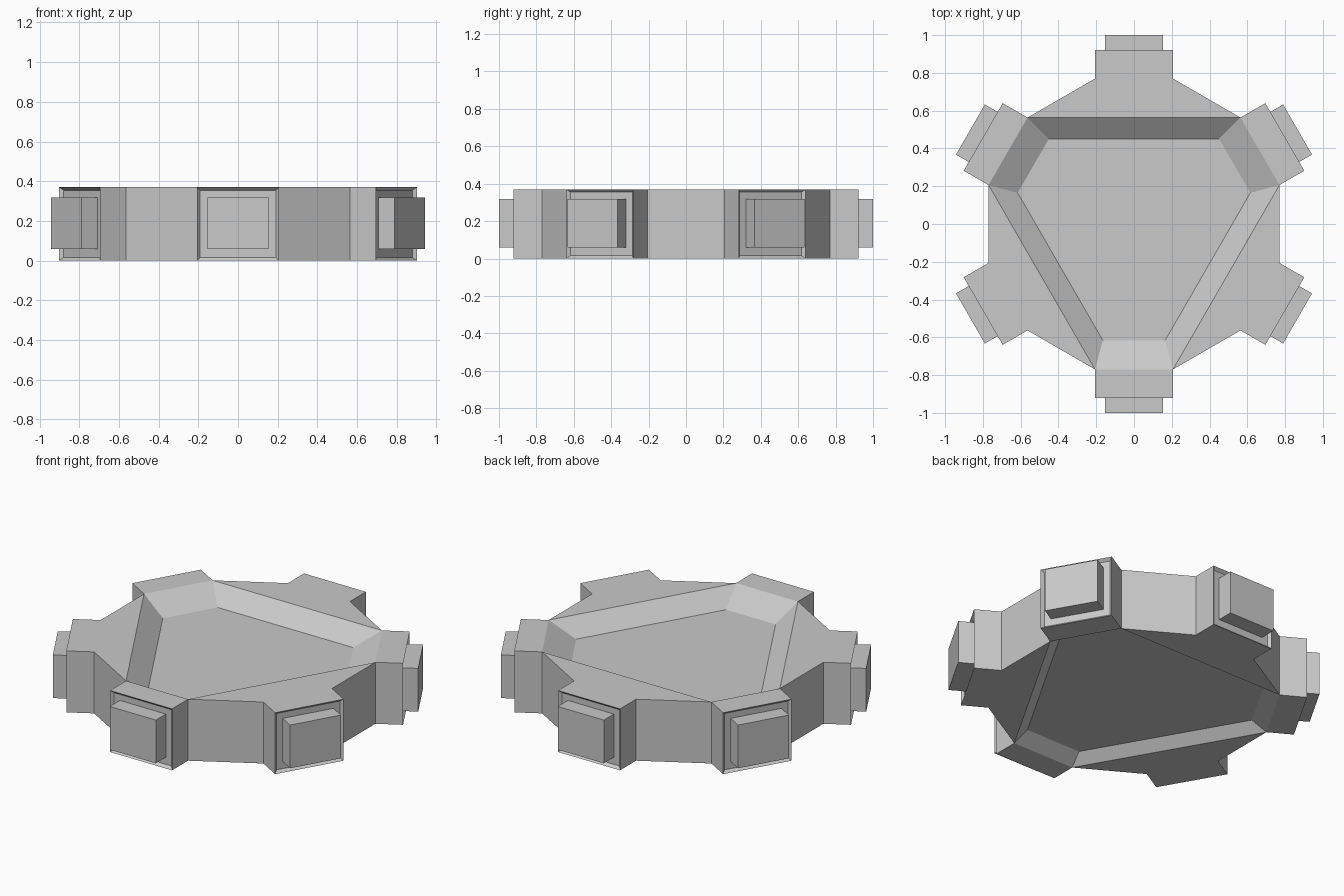
import bpy
import bmesh
from math import cos, sin, radians
from mathutils import Vector, Matrix

HEIGHT = 0.37
RADIUS = 0.797

cube = bpy.data.objects.get("Cube")
if cube:
    bpy.data.objects.remove(cube, do_unlink=True)

# Single grey material
grey = bpy.data.materials.new("plain_grey")
grey.use_nodes = True
colour = (0.588, 0.588, 0.588, 1)
grey.diffuse_color = colour
grey.node_tree.nodes["Principled BSDF"].inputs["Base Color"].default_value = colour


def make_object(name, bm):
    bmesh.ops.recalc_face_normals(bm, faces=bm.faces)
    mesh = bpy.data.meshes.new(name)
    bm.to_mesh(mesh)
    bm.free()
    mesh.materials.append(grey)
    obj = bpy.data.objects.new(name, mesh)
    bpy.context.collection.objects.link(obj)
    return obj


def ring(bm, z, scale=1.0):
    """Twelve-sided ring of vertices."""
    r = RADIUS * scale
    angles = [radians(15 + 30 * i) for i in range(12)]
    return [bm.verts.new((r * cos(a), r * sin(a), z)) for a in angles]


def sunken_cap(bm, outer, z, scale):
    """Flat lands on three sides around a sunken six-sided panel."""
    for k in (1, 5, 9):
        bm.faces.new([outer[(k + j) % 12] for j in range(4)])
    rim = [outer[i] for i in (0, 1, 4, 5, 8, 9)]
    floor = [bm.verts.new((v.co.x * scale, v.co.y * scale, z)) for v in rim]
    for i in range(6):
        j = (i + 1) % 6
        bm.faces.new((rim[i], rim[j], floor[j], floor[i]))
    bm.faces.new(floor)


# Hub with sunken panels above and below
bm = bmesh.new()
low, high = ring(bm, 0), ring(bm, HEIGHT)
sunken_cap(bm, high, HEIGHT - 0.09, 0.8)
sunken_cap(bm, low, 0.055, 0.89)
arm_faces = []
for i in range(12):
    j = (i + 1) % 12
    side = bm.faces.new((low[i], low[j], high[j], high[i]))
    if i % 2 == 0:
        arm_faces.append(side)
bmesh.ops.recalc_face_normals(bm, faces=bm.faces)

# Six arms with shallow bevelled sockets in their ends
ends = bmesh.ops.extrude_discrete_faces(bm, faces=arm_faces)["faces"]
for face in ends:
    face.normal_update()
    push = Vector(face.calc_center_median())
    push.z = 0
    bmesh.ops.translate(bm, verts=face.verts, vec=push.normalized() * 0.152)
bm.normal_update()
bmesh.ops.inset_individual(bm, faces=ends, thickness=0.022, depth=-0.017)
make_object("hub_with_arms", bm)

# Rectangular block standing out of each socket
for k in range(6):
    bm = bmesh.new()
    size = Matrix.Diagonal((0.11, 0.306, 0.26, 1))
    turn = Matrix.Rotation(radians(30 + 60 * k), 4, "Z")
    place = Matrix.Translation((0.945, 0, HEIGHT / 2 + 0.003))
    bmesh.ops.create_cube(bm, size=1, matrix=turn @ place @ size)
    make_object(f"end_block_{k + 1}", bm)
